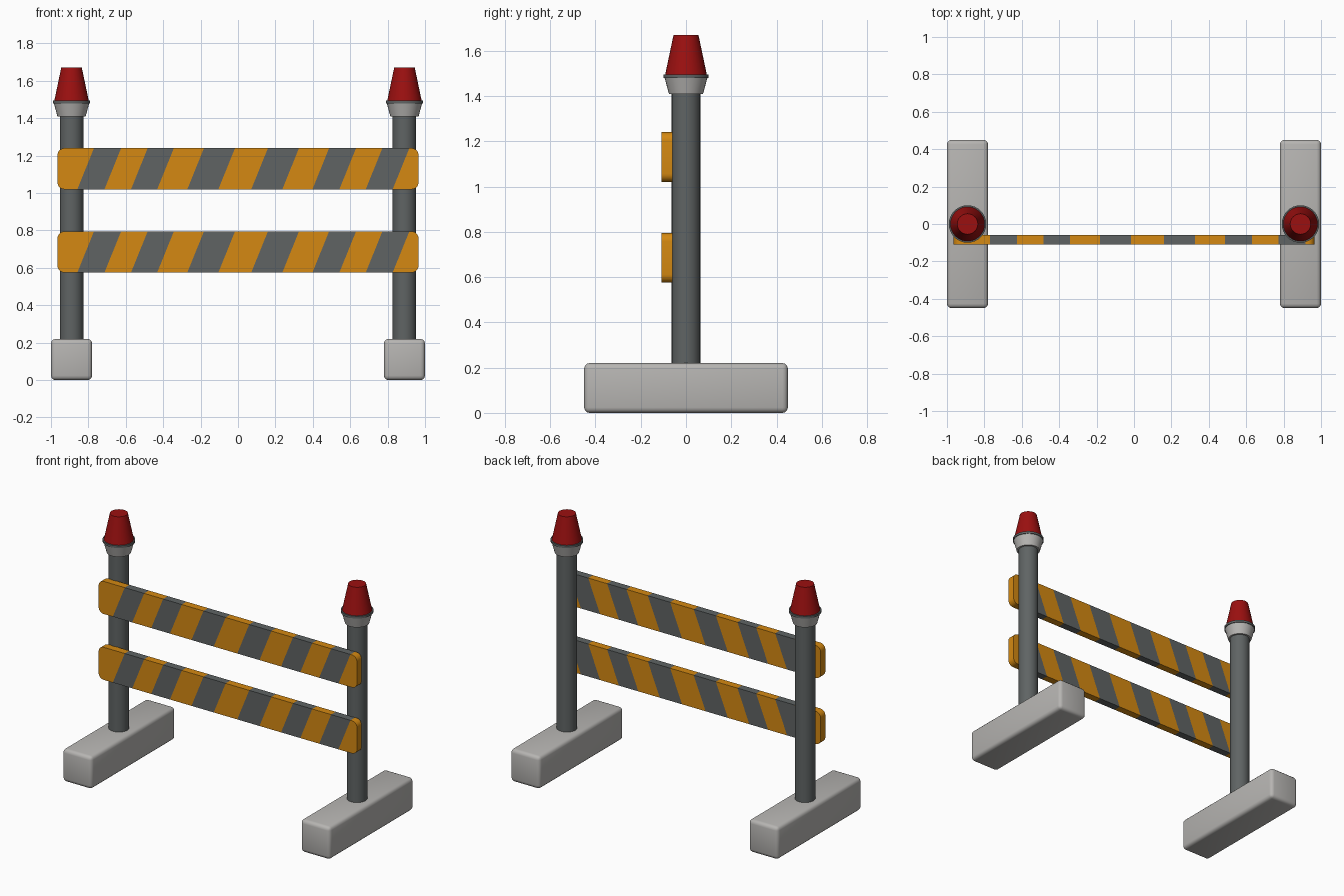
import bpy, bmesh, math
from mathutils import Vector

if "Cube" in bpy.data.objects:
    bpy.data.objects.remove(bpy.data.objects["Cube"])


def material(name, rgb):
    m = bpy.data.materials.new(name)
    m.diffuse_color = (*rgb, 1)
    m.use_nodes = True
    m.node_tree.nodes["Principled BSDF"].inputs["Base Color"].default_value = m.diffuse_color
    return m


ORANGE = material("orange", (0.66, 0.25, 0.006))
DARK = material("dark grey", (0.115, 0.127, 0.127))
LIGHT = material("light grey", (0.47, 0.46, 0.445))
RED = material("red", (0.33, 0.005, 0.005))


def finish(name, bm, mats, angle=35):
    bmesh.ops.recalc_face_normals(bm, faces=bm.faces)
    me = bpy.data.meshes.new(name)
    bm.to_mesh(me)
    bm.free()
    for m in mats:
        me.materials.append(m)
    me.shade_smooth()
    me.set_sharp_from_angle(angle=math.radians(angle))
    ob = bpy.data.objects.new(name, me)
    bpy.context.collection.objects.link(ob)
    return ob


def lathe(name, profile, x, mat, n=32):
    bm = bmesh.new()
    rings = [[bm.verts.new((x + r * math.cos(2 * math.pi * i / n),
                            r * math.sin(2 * math.pi * i / n), z))
              for i in range(n)] for r, z in profile]
    for a, b in zip(rings, rings[1:]):
        for i in range(n):
            j = (i + 1) % n
            bm.faces.new((a[i], a[j], b[j], b[i]))
    bm.faces.new(rings[0][::-1])
    bm.faces.new(rings[-1])
    return finish(name, bm, [mat])


def foot(name, x):
    bm = bmesh.new()
    bmesh.ops.create_cube(bm, size=1)
    for v in bm.verts:
        v.co = Vector((x + v.co.x * 0.22, v.co.y * 0.9, 0.11 + v.co.z * 0.22))
    bmesh.ops.bevel(bm, geom=bm.edges[:], offset=0.024, segments=3,
                    profile=0.5, affect='EDGES')
    return finish(name, bm, [LIGHT], 40)


# Stripe edges along the top of a board, and how far they lean
CUTS = [-0.77, -0.625, -0.483, -0.343, -0.182, -0.016,
        0.16, 0.326, 0.487, 0.631, 0.772, 0.916]
LEAN, HEIGHT, HALF, RADIUS = 0.089, 0.22, 0.965, 0.037


def board(name, z0):
    # Rounded outline, extruded to a plank
    bm = bmesh.new()
    z1, outline = z0 + HEIGHT, []
    corners = [(HALF, z1, 0), (-HALF, z1, 90), (-HALF, z0, 180), (HALF, z0, 270)]
    for cx, cz, start in corners:
        ox = cx - math.copysign(RADIUS, cx)
        oz = cz - RADIUS if cz == z1 else cz + RADIUS
        for k in range(7):
            a = math.radians(start + 15 * k)
            outline.append(bm.verts.new((ox + RADIUS * math.cos(a), -0.109,
                                         oz + RADIUS * math.sin(a))))
    face = bm.faces.new(outline)
    out = bmesh.ops.extrude_face_region(bm, geom=[face])
    verts = [g for g in out["geom"] if isinstance(g, bmesh.types.BMVert)]
    bmesh.ops.translate(bm, vec=(0, 0.05, 0), verts=verts)
    # Slanted stripes cut through the plank
    for x in CUTS:
        bmesh.ops.bisect_plane(bm, geom=bm.verts[:] + bm.edges[:] + bm.faces[:],
                               plane_co=(x, 0, z1), plane_no=(HEIGHT, 0, -LEAN))
    for f in bm.faces:
        c = f.calc_center_median()
        edge_shift = LEAN * (z1 - c.z) / HEIGHT
        f.material_index = sum(c.x + edge_shift > x for x in CUTS) % 2
    return finish(name, bm, [ORANGE, DARK])


# Feet, posts and warning lamps on both sides
for side, s in (("left", -1), ("right", 1)):
    x = 0.89 * s
    foot(side + "_foot", x)
    lathe(side + "_post", [(0.063, 0.2), (0.063, 1.42)], x, DARK)
    lathe(side + "_lamp_collar", [(0.075, 1.408), (0.095, 1.482)], x, LIGHT)
    lathe(side + "_lamp_rim", [(0.1, 1.48), (0.1, 1.495)], x, DARK)
    lathe(side + "_lamp_lens", [(0.092, 1.494), (0.055, 1.67)], x, RED)

# Striped boards
board("upper_board", 1.02)
board("lower_board", 0.575)
